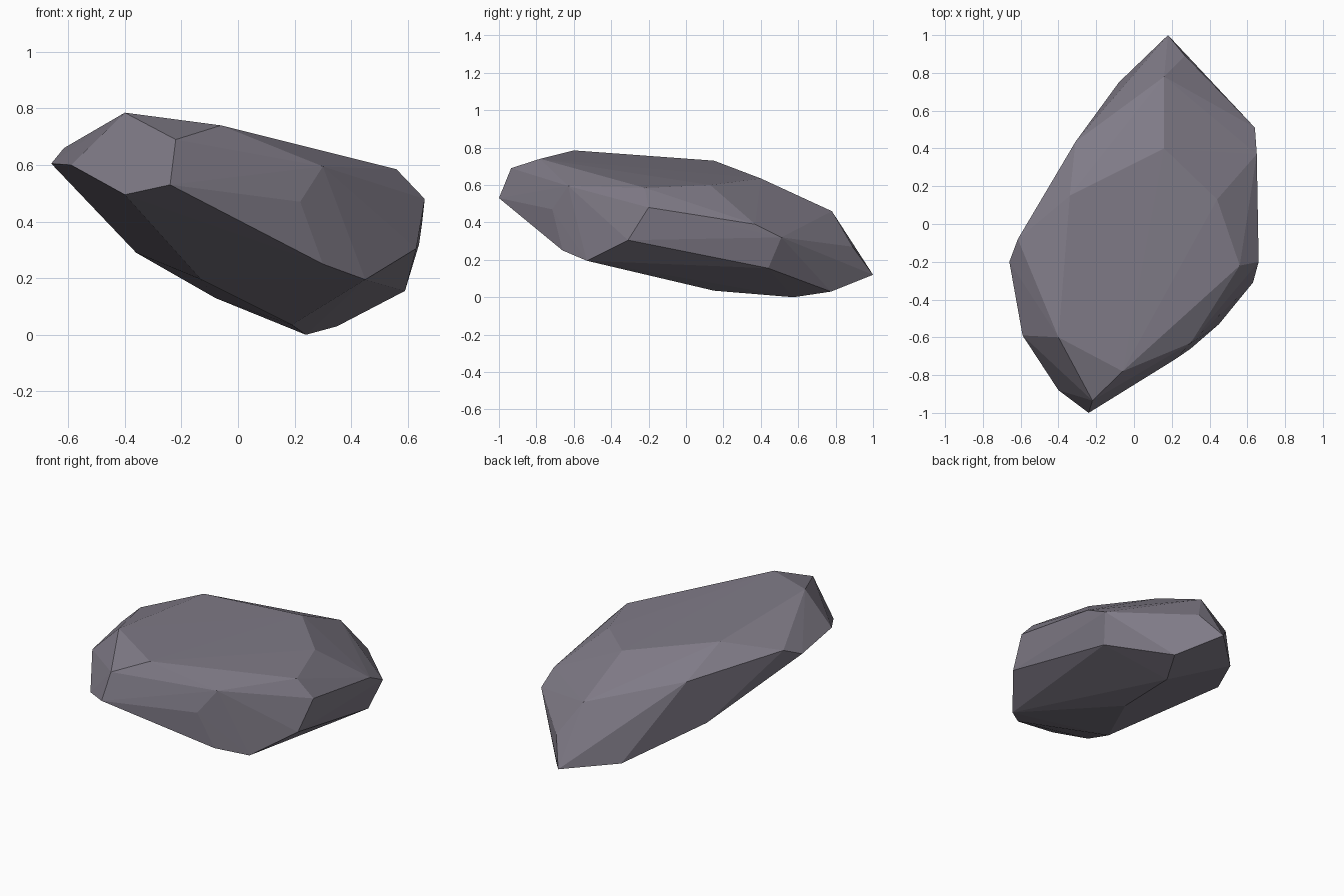
import bpy, bmesh

# Corner points of the chipped boulder, grouped by region
top = [(-.40, -.60, .785), (-.06, -.78, .74), (-.22, -.935, .69), (-.34, .15, .73),
       (.16, .40, .635), (.44, .13, .60), (.56, -.22, .585), (.30, -.63, .595)]
sides = [(-.24, -1.0, .53), (-.40, -.88, .495), (-.59, -.59, .60), (-.66, -.20, .605),
         (-.615, -.08, .66), (-.31, .435, .58), (.16, .78, .46), (.27, .89, .27),
         (.64, .51, .32), (.65, .37, .39), (.66, -.20, .48), (.22, -.715, .47)]
base = [(.63, -.31, .305), (.45, -.53, .195), (.30, -.66, .25), (.59, .44, .155),
        (.35, .775, .03), (.24, .575, 0), (.19, .15, .035), (-.08, .75, .13),
        (.18, 1.0, .12), (-.36, .31, .29), (-.13, -.38, .195)]

# Stone colour
stone = bpy.data.materials.new("grey_stone")
stone.diffuse_color = (.215, .198, .242, 1)

# Rock: convex shell stretched over the corners
bm = bmesh.new()
for p in top + sides + base:
    bm.verts.new(p)
hull = bmesh.ops.convex_hull(bm, input=list(bm.verts))
loose = [v for v in bm.verts if not v.link_faces]
bmesh.ops.delete(bm, geom=loose, context='VERTS')
bmesh.ops.recalc_face_normals(bm, faces=list(bm.faces))
mesh = bpy.data.meshes.new("rock")
bm.to_mesh(mesh)
bm.free()
mesh.materials.append(stone)
rock = bpy.data.objects.new("rock", mesh)
bpy.context.collection.objects.link(rock)
